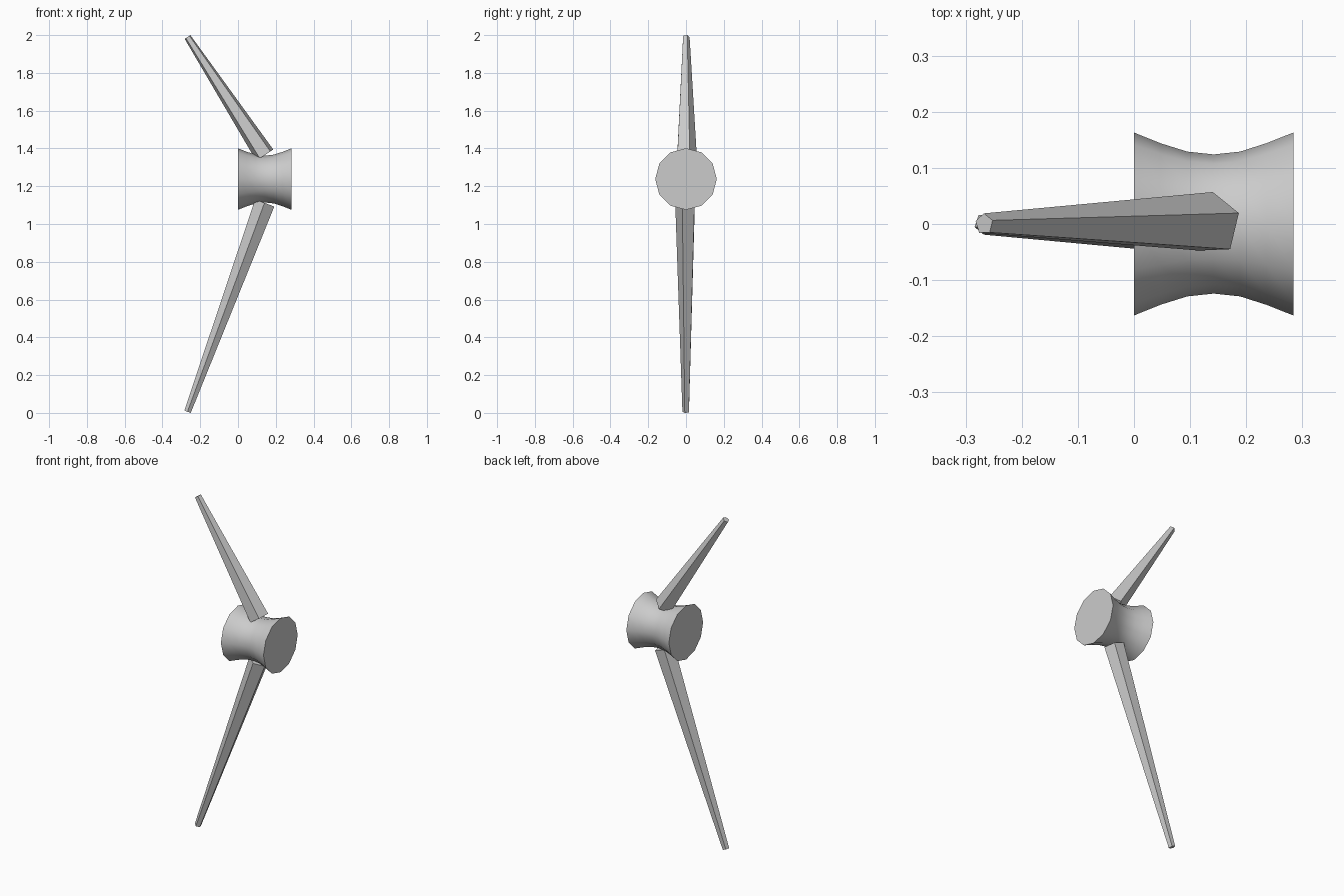
import bpy, bmesh, math
from mathutils import Vector

cube = bpy.data.objects.get("Cube")
if cube:
    bpy.data.objects.remove(cube)

grey = bpy.data.materials.new("plain_grey")
grey.use_nodes = True
colour = (0.6, 0.6, 0.6, 1)
grey.diffuse_color = colour
grey.node_tree.nodes["Principled BSDF"].inputs["Base Color"].default_value = colour


def loft(name, rings, side, across, sides, start):
    """Bridge polygon rings (centre, radius) lying in the plane of side and across."""
    bm = bmesh.new()
    loops = []
    for centre, radius in rings:
        angles = [start + math.tau * i / sides for i in range(sides)]
        loops.append([bm.verts.new(centre + radius * (side * math.cos(a) + across * math.sin(a)))
                      for a in angles])
    for low, high in zip(loops, loops[1:]):
        for i in range(sides):
            j = (i + 1) % sides
            bm.faces.new((low[i], low[j], high[j], high[i]))
    bm.faces.new(loops[0])
    bm.faces.new(loops[-1])
    bmesh.ops.recalc_face_normals(bm, faces=bm.faces)
    mesh = bpy.data.meshes.new(name)
    bm.to_mesh(mesh)
    bm.free()
    mesh.materials.append(grey)
    obj = bpy.data.objects.new(name, mesh)
    bpy.context.collection.objects.link(obj)
    return obj


X, Y, Z = Vector((1, 0, 0)), Vector((0, 1, 0)), Vector((0, 0, 1))
hub_z = 1.238
middle = 0.142

# Waisted hub, lying along x
profile = [(0, 0.163), (0.047, 0.144), (0.095, 0.129), (middle, 0.124),
           (0.189, 0.129), (0.236, 0.144), (0.284, 0.163)]
hub = loft("hub", [(Vector((x, 0, hub_z)), r) for x, r in profile], Y, Z, 12, 0)
bpy.ops.object.select_all(action='DESELECT')
hub.select_set(True)
bpy.context.view_layer.objects.active = hub
bpy.ops.object.shade_smooth_by_angle(angle=math.radians(45))

# Two tapered five-sided arms, the lower one longer
for name, tip_z, sign in (("upper_arm", 1.99, 1), ("lower_arm", 0.006, -1)):
    base = Vector((middle, 0, hub_z + sign * 0.127))
    tip = Vector((-0.267, 0, tip_z))
    side = Y.cross(tip - base).normalized() * sign
    loft(name, [(base, 0.057), (tip, 0.019)], side, Y * sign, 5, math.radians(20))
